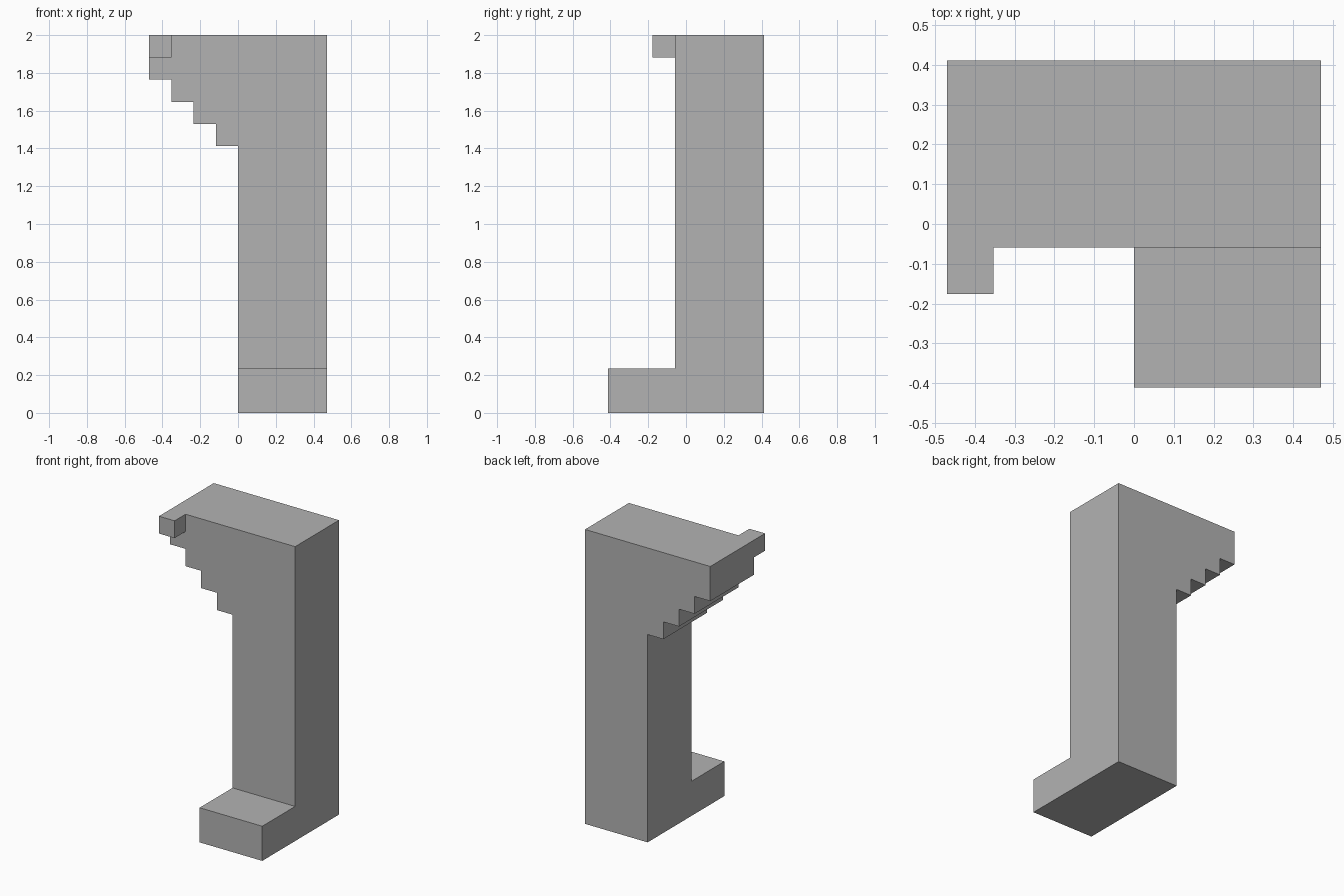
import bpy
import bmesh

cube = bpy.data.objects.get("Cube")
if cube:
    bpy.data.objects.remove(cube, do_unlink=True)

U = 2 / 17  # one grid unit of the blocky design

grey = bpy.data.materials.new("plain_grey")
grey.use_nodes = True
grey.diffuse_color = (0.45, 0.45, 0.45, 1)
grey.node_tree.nodes["Principled BSDF"].inputs["Base Color"].default_value = grey.diffuse_color


def prism(name, outline, axis, start, end):
    """Extrude an outline, in units, along x or y."""
    def place(a, b, depth):
        return (depth * U, a * U, b * U) if axis == "x" else (a * U, depth * U, b * U)

    bm = bmesh.new()
    face = bm.faces.new([bm.verts.new(place(a, b, start)) for a, b in outline])
    extruded = bmesh.ops.extrude_face_region(bm, geom=[face])["geom"]
    moved = [v for v in extruded if isinstance(v, bmesh.types.BMVert)]
    bmesh.ops.translate(bm, verts=moved, vec=place(0, 0, end - start))
    bmesh.ops.recalc_face_normals(bm, faces=bm.faces)
    mesh = bpy.data.meshes.new(name)
    bm.to_mesh(mesh)
    bm.free()
    mesh.materials.append(grey)
    obj = bpy.data.objects.new(name, mesh)
    bpy.context.collection.objects.link(obj)
    return obj


def rectangle(a0, a1, b0, b1):
    return [(a0, b0), (a1, b0), (a1, b1), (a0, b1)]


# Column with a stepped overhang on its right side
steps = []
for i in range(4):
    steps += [(-i, 12 + i), (-i - 1, 12 + i)]
column = [(4, 0), (0, 0)] + steps + [(-4, 17), (4, 17)]
prism("stepped_column", column, "y", -0.5, 3.5)

# Foot block in front of the column
prism("foot", rectangle(-3.5, -0.5, 0, 2), "x", 0, 4)

# Small block at the front of the overhang's top corner
prism("corner_block", rectangle(-1.5, -0.5, 16, 17), "x", -4, -3)
